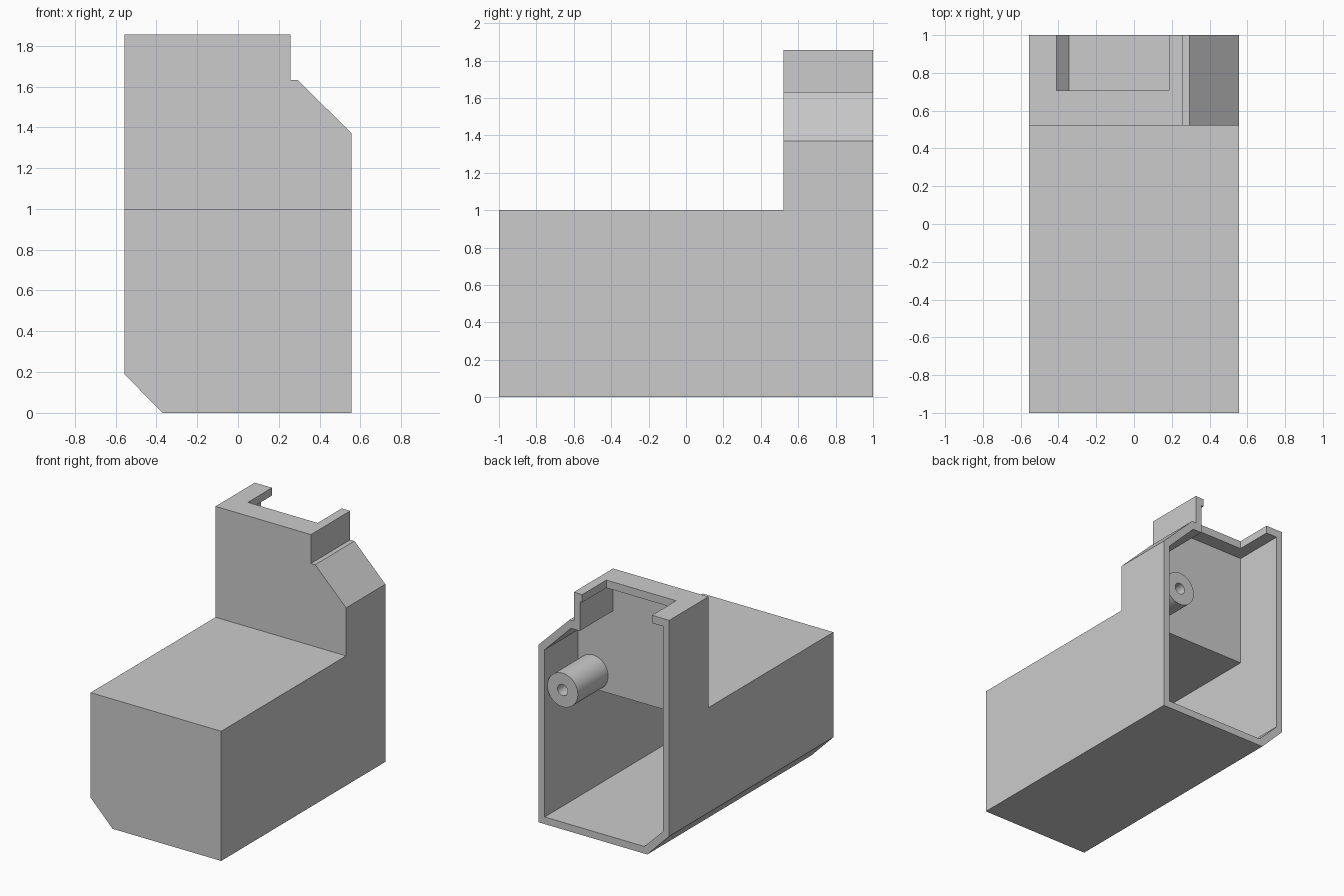
import bpy, bmesh, math
from mathutils import Matrix

cube = bpy.data.objects.get("Cube")
if cube:
    bpy.data.objects.remove(cube, do_unlink=True)

grey = bpy.data.materials.new("light grey")
grey.use_nodes = True
grey.diffuse_color = (0.6, 0.6, 0.6, 1)
grey.node_tree.nodes["Principled BSDF"].inputs["Base Color"].default_value = (0.6, 0.6, 0.6, 1)


def make_object(name, bm):
    bmesh.ops.recalc_face_normals(bm, faces=bm.faces)
    mesh = bpy.data.meshes.new(name)
    bm.to_mesh(mesh)
    bm.free()
    mesh.materials.append(grey)
    obj = bpy.data.objects.new(name, mesh)
    bpy.context.scene.collection.objects.link(obj)
    return obj


def prism(name, outline, y0, y1):
    """Extrude an x-z outline along y."""
    bm = bmesh.new()
    face = bm.faces.new([bm.verts.new((x, y0, z)) for x, z in outline])
    ext = bmesh.ops.extrude_face_region(bm, geom=[face])
    verts = [v for v in ext["geom"] if isinstance(v, bmesh.types.BMVert)]
    bmesh.ops.translate(bm, verts=verts, vec=(0, y1 - y0, 0))
    return make_object(name, bm)


def box(name, x0, x1, y0, y1, z0, z1):
    return prism(name, [(x0, z0), (x1, z0), (x1, z1), (x0, z1)], y0, y1)


def rod(name, radius, x, z, y0, y1):
    bm = bmesh.new()
    place = Matrix.Translation((x, (y0 + y1) / 2, z)) @ Matrix.Rotation(math.pi / 2, 4, "X")
    bmesh.ops.create_cone(bm, cap_ends=True, segments=48, radius1=radius,
                          radius2=radius, depth=y1 - y0, matrix=place)
    return make_object(name, bm)


def cut(target, cutter):
    """Subtract the cutter, then remove it."""
    cutter.hide_render = True
    mod = target.modifiers.new("cut", "BOOLEAN")
    mod.operation = "DIFFERENCE"
    mod.solver = "EXACT"
    mod.object = cutter
    bpy.context.view_layer.objects.active = target
    bpy.ops.object.modifier_apply(modifier=mod.name)
    bpy.data.objects.remove(cutter, do_unlink=True)


# Outer housing: low front block with a tall rear tower
outer = [(-0.557, 0.19), (-0.37, 0), (0.557, 0), (0.557, 1.37),
         (0.293, 1.632), (0.257, 1.632), (0.257, 1.855), (-0.557, 1.855)]
housing = prism("housing", outer, -1, 1)
cut(housing, box("front_step", -1, 1, -2, 0.522, 1, 3))

# Cavity following the same outline, open at the back
inner = [(-0.505, 0.215), (-0.345, 0.055), (0.505, 0.055), (0.505, 1.345),
         (0.28, 1.57), (0.205, 1.57), (0.205, 1.795), (-0.505, 1.795)]
cavity = prism("cavity", inner, -0.927, 1.2)
cut(cavity, box("cavity_step", -1, 1, -2, 0.596, 0.926, 3))
cut(housing, cavity)

# Rectangular notch through the roof
cut(housing, box("roof_notch", -0.41, 0.185, 0.706, 1.2, 1.7, 2))

# Screw post standing on the tower's inner wall
post = rod("screw_post", 0.13, 0.377, 1.055, 0.58, 0.965)
cut(post, rod("screw_hole", 0.043, 0.377, 1.055, 0.65, 1.2))
bpy.ops.object.select_all(action="DESELECT")
post.select_set(True)
bpy.context.view_layer.objects.active = post
bpy.ops.object.shade_smooth_by_angle(angle=math.radians(30))
